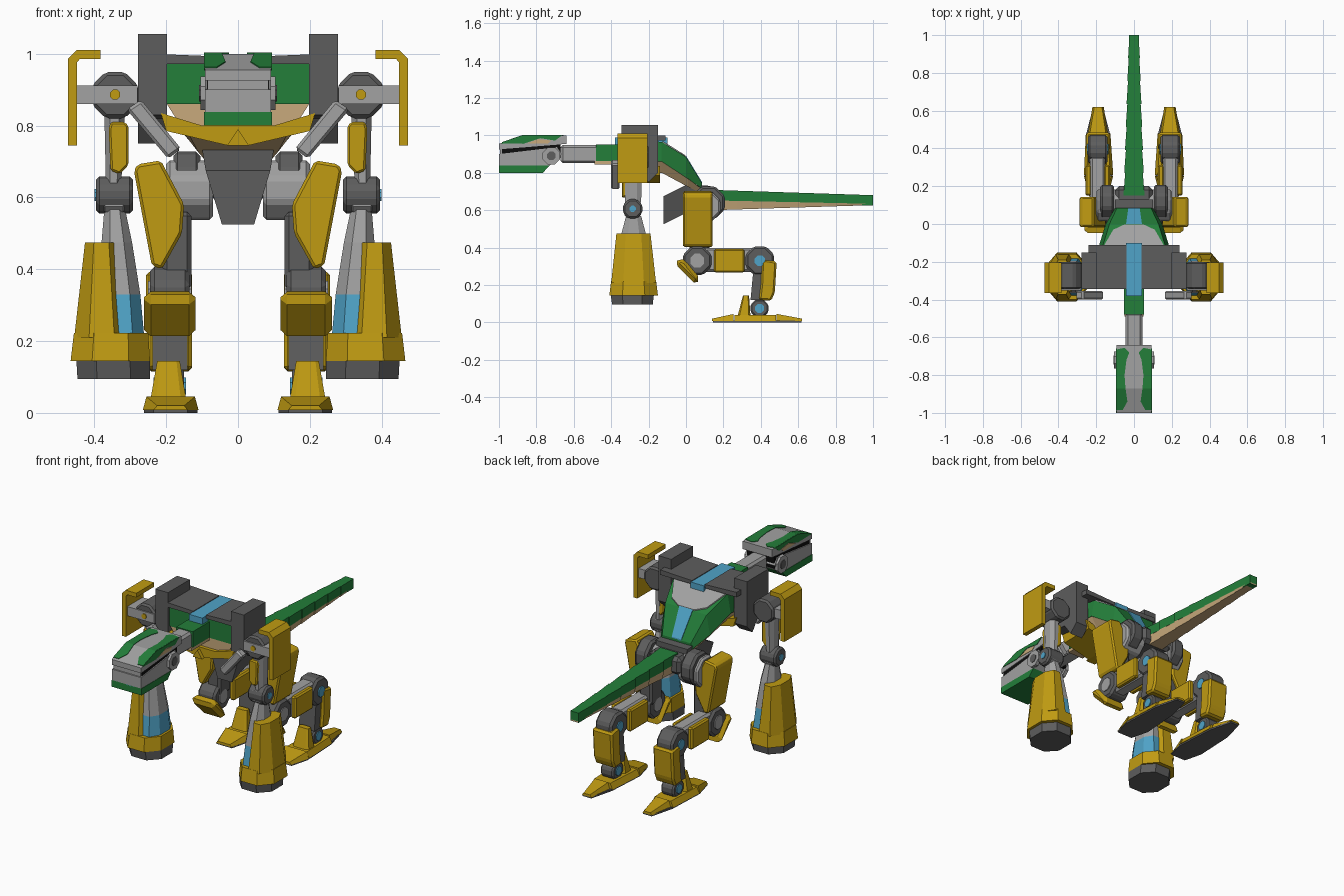
import bpy, bmesh, math

if "Cube" in bpy.data.objects:
    bpy.data.objects.remove(bpy.data.objects["Cube"], do_unlink=True)


def material(name, rgb):
    m = bpy.data.materials.new(name)
    m.use_nodes = True
    m.diffuse_color = (*rgb, 1)
    m.node_tree.nodes["Principled BSDF"].inputs["Base Color"].default_value = (*rgb, 1)
    return m


YELLOW = material("mustard yellow", (0.53, 0.33, 0.006))
DARK = material("dark grey", (0.11, 0.11, 0.11))
LIGHT = material("light grey", (0.36, 0.36, 0.36))
GREEN = material("green", (0.017, 0.21, 0.042))
BLUE = material("sky blue", (0.08, 0.37, 0.58))
BEIGE = material("beige", (0.58, 0.40, 0.20))
BLACK = material("black", (0.004, 0.004, 0.004))


def loft(name, rings, mat, pair=False, bevel=0):
    """Skin a stack of equal rings and cap both ends; pair makes both sides."""
    for prefix, s in ((("left_", 1), ("right_", -1)) if pair else (("", 1),)):
        bm = bmesh.new()
        rows = [[bm.verts.new((x * s, y, z)) for x, y, z in r] for r in rings]
        n = len(rows[0])
        for a, b in zip(rows, rows[1:]):
            for i in range(n):
                j = (i + 1) % n
                bm.faces.new((a[i], a[j], b[j], b[i]))
        bm.faces.new(rows[0])
        bm.faces.new(rows[-1])
        bmesh.ops.recalc_face_normals(bm, faces=bm.faces)
        if bevel:
            bmesh.ops.bevel(bm, geom=bm.edges[:], offset=bevel, segments=1,
                            affect='EDGES', clamp_overlap=True)
        me = bpy.data.meshes.new(prefix + name)
        bm.to_mesh(me)
        bm.free()
        me.materials.append(mat)
        bpy.context.collection.objects.link(bpy.data.objects.new(prefix + name, me))


def prism(name, axis, profile, a, b, mat, pair=False, bevel=0):
    """Extrude a 2D profile along an axis from a to b."""
    put = {'x': lambda p, t: (t, p[0], p[1]), 'y': lambda p, t: (p[0], t, p[1]),
           'z': lambda p, t: (p[0], p[1], t)}[axis]
    loft(name, [[put(p, t) for p in profile] for t in (a, b)], mat, pair, bevel)


def box(name, x, y, z, mat, pair=False, bevel=0):
    prism(name, 'z', [(x[0], y[0]), (x[1], y[0]), (x[1], y[1]), (x[0], y[1])], *z, mat, pair, bevel)


def octagon(name, axis, c, r, a, b, mat, pair=True, bevel=0):
    pts = [(c[0] + r * math.cos(math.pi * (k + .5) / 4), c[1] + r * math.sin(math.pi * (k + .5) / 4))
           for k in range(8)]
    prism(name, axis, pts, a, b, mat, pair, bevel)


def cut(x0, x1, y0, y1, z, c=0.27):
    """Horizontal ring: rectangle with cut corners."""
    u, v = (x1 - x0) * c, (y1 - y0) * c
    return [(x0 + u, y0, z), (x1 - u, y0, z), (x1, y0 + v, z), (x1, y1 - v, z),
            (x1 - u, y1, z), (x0 + u, y1, z), (x0, y1 - v, z), (x0, y0 + v, z)]


def trap(y, z0, z1, w0, w1):
    """Upright ring across the body: half width w0 at the bottom, w1 at the top."""
    return [(-w0, y, z0), (w0, y, z0), (w1, y, z1), (-w1, y, z1)]


# Head and jaws
prism("upper_head", 'x', [(-1, .925), (-1, .955), (-.87, 1), (-.64, 1), (-.64, .955), (-.69, .95)],
      -.092, .092, LIGHT)
prism("mouth_gap", 'x', [(-.985, .86), (-.985, .95), (-.67, .96), (-.67, .88)], -.086, .086, BLACK)
box("front_teeth", (-.085, .085), (-.994, -.982), (.88, .945), LIGHT)
prism("lower_jaw", 'x', [(-1, .838), (-1, .9), (-.69, .937), (-.665, .9), (-.73, .838)], -.092, .092, LIGHT)
prism("jaw_underside", 'x', [(-1, .8), (-1, .838), (-.73, .838), (-.765, .8)], -.094, .094, GREEN)
box("chin_stripe", (-.05, .05), (-1.0, -.99), (.834, .842), BLUE)
octagon("jaw_hinge", 'x', (-.72, .89), .05, .085, .105, LIGHT)
octagon("jaw_hinge_cap", 'x', (-.72, .89), .025, .105, .108, DARK)
# Green head markings: top, sloping brow and side plates
prism("crown_marking", 'z', [(.092, -.87), (.045, -.87), (.05, -.8), (.04, -.72), (.025, -.68),
                             (.05, -.655), (.092, -.665)], .996, 1.003, GREEN, True)
loft("brow_marking", [[(.094, -.985, z + .96), (.06, -.985, z + .96), (.035, -.94, z + .976),
                       (.045, -.87, z + 1), (.094, -.87, z + 1)] for z in (-.006, .003)], GREEN, True)
prism("cheek_marking", 'x', [(-.99, .957), (-.87, 1.002), (-.66, 1.002), (-.7, .972), (-.78, .985), (-.87, .955)],
      .089, .095, GREEN, True)
prism("cheek_patch", 'x', [(-.85, .957), (-.79, .98), (-.72, .972), (-.74, .955)], .089, .094, BEIGE, True)

# Neck
box("neck_front", (-.045, .045), (-.67, -.47), (.852, .948), LIGHT, bevel=.012)
box("neck_rear", (-.052, .052), (-.48, -.32), (.862, .952), GREEN)
box("neck_throat", (-.05, .05), (-.49, -.32), (.845, .864), BEIGE)

# Torso
loft("torso", [trap(-.33, .86, .975, .2, .2), trap(-.13, .86, .965, .19, .17),
               trap(0, .775, .885, .15, .13), trap(.085, .715, .745, .10, .09)], GREEN)
loft("belly", [trap(-.325, .8, .86, .16, .198), trap(-.13, .8, .86, .15, .188),
               trap(.01, .725, .77, .11, .145), trap(.08, .69, .716, .08, .10)], BEIGE)
prism("chest_armour", 'y', [(-.215, .835), (-.1, .80), (.1, .80), (.215, .835), (.2, .785), (.03, .745), (-.03, .745),
                            (-.2, .785)], -.345, -.14, YELLOW)
prism("chest_keel", 'y', [(-.03, .745), (0, .79), (.03, .745)], -.365, -.14, YELLOW)
loft("shoulder_deck", [[(x, y, z) for x, z in ((.04, .972), (.24, .972), (.24, 1), (.04, .992))]
                       for y in (-.345, -.11)], DARK, True)
box("spine_stripe", (-.042, .042), (-.38, -.1), (.95, .988), BLUE)
loft("back_patch", [[(-.165, -.125, .964 + t), (.165, -.125, .964 + t), (.11, -.03, .904 + t),
                     (.05, -.002, .886 + t), (-.05, -.002, .886 + t), (-.11, -.03, .904 + t)]
                    for t in (-.003, .006)], LIGHT)
loft("rump_stripe", [[(-.042, 0, .885 + t), (.042, 0, .885 + t), (.03, .085, .745 + t), (-.03, .085, .745 + t)]
                     for t in (-.003, .006)], BLUE)
prism("shoulder_pod", 'x', [(-.345, .83), (-.345, 1.055), (-.15, 1.055), (-.15, .80), (-.2, .75), (-.25, .82)],
      .198, .278, DARK, True)

# Pelvis
loft("pelvis", [trap(-.12, .525, .675, .045, .09), trap(0, .585, .735, .06, .1),
                trap(.13, .6, .73, .07, .1)], DARK)
box("pelvis_rear", (-.1, .1), (.05, .2), (.6, .70), DARK, bevel=.02)
octagon("hip_joint", 'x', (.1, .62), .09, .07, .2, LIGHT, bevel=.01)
octagon("hip_cover", 'x', (.12, .64), .095, .105, .18, DARK, bevel=.012)

# Tail: shrinking segments, green above and beige below
N = 7
for i in range(N):
    def ring(t, k, lower):
        top, bot, mid, w = .708 - .028 * t, .6 + .027 * t, .652 - .018 * t, (.054 - .028 * t) * k
        z0, z1 = (bot, mid) if lower else (mid, top)
        return trap(.15 + .85 * t, z0, z1, w * (.85 if lower else 1), w)
    a, b = i / N, (i + 1) / N
    loft(f"tail_top_{i + 1}", [ring(a, 1.04, False), ring(b, .93, False)], GREEN)
    loft(f"tail_bottom_{i + 1}", [ring(a, 1.03, True), ring(b, .92, True)], BEIGE)
box("tail_tip", (-.026, .026), (.94, 1), (.626, .681), GREEN)

# Shoulders
octagon("shoulder_joint", 'y', (.342, .885), .07, -.345, -.2, DARK, bevel=.01)
box("shoulder_arm", (.28, .455), (-.352, -.215), (.86, .912), LIGHT, True)
octagon("shoulder_pin", 'y', (.342, .886), .015, -.357, -.34, YELLOW)
prism("shoulder_plate", 'y', [(.383, 1.01), (.45, 1.01), (.474, .985), (.474, .745), (.449, .745),
                              (.449, .975), (.44, .986), (.383, .986)], -.365, -.205, YELLOW, True)
prism("shoulder_strut", 'y', [(.31, .845), (.27, .872), (.158, .735), (.195, .708)], -.4, -.355, LIGHT, True, .008)

# Arms
loft("upper_arm", [cut(.315, .372, -.33, -.235, .83), cut(.325, .368, -.325, -.24, .64)], LIGHT, True)
prism("upper_arm_armour", 'y', [(.305, .80), (.315, .81), (.355, .81), (.36, .79), (.355, .675),
                                (.33, .665), (.305, .69)], -.342, -.24, YELLOW, True, .006)
box("elbow_block", (.305, .385), (-.33, -.24), (.56, .65), LIGHT, True, .015)
octagon("elbow_joint", 'x', (-.285, .607), .056, .292, .396, DARK, bevel=.01)
octagon("elbow_cap", 'x', (-.285, .607), .018, .396, .4, BLUE)
loft("forearm_core", [cut(.315, .372, -.32, -.24, .57), cut(.295, .38, -.345, -.215, .475),
                      cut(.272, .38, -.365, -.195, .33)], LIGHT, True)
loft("forearm_panel", [cut(.272, .38, -.365, -.195, .33), cut(.26, .38, -.38, -.18, .2)], BLUE, True)
loft("forearm_armour", [cut(.335, .426, -.372, -.19, .475), cut(.303, .456, -.4, -.16, .21)], YELLOW, True)
loft("forearm_cuff", [cut(.25, .457, -.4, -.16, .222), cut(.245, .466, -.41, -.15, .145)], YELLOW, True)
loft("arm_foot", [cut(.245, .45, -.402, -.172, .145), cut(.245, .447, -.395, -.178, .095)], DARK, True)

# Thighs and knees
prism("thigh_armour", 'y', [(.215, .703), (.28, .692), (.29, .675), (.24, .41), (.212, .40), (.156, .50), (.15, .58)],
      -.015, .142, YELLOW, True, .008)
box("thigh_core", (.13, .21), (.02, .125), (.34, .56), DARK, True, .012)
octagon("knee_joint", 'x', (.06, .33), .083, .135, .245, DARK, bevel=.012)
octagon("knee_hub", 'x', (.06, .33), .04, .13, .25, LIGHT)
prism("knee_pad", 'x', [(-.06, .315), (-.035, .345), (.0, .33), (.075, .235), (.055, .2)],
      .118, .262, YELLOW, True, .022)

# Shins
box("shin_core", (.153, .232), (.08, .36), (.27, .398), LIGHT, True, .012)
for n, x in (("outer", (.225, .256)), ("inner", (.128, .16))):
    box(f"shin_{n}_armour", x, (.15, .312), (.268, .392), YELLOW, True, .008)
octagon("hock_joint", 'x', (.395, .33), .083, .14, .244, DARK, bevel=.012)
octagon("hock_cap", 'x', (.395, .33), .03, .134, .25, BLUE)

# Lower legs
prism("lower_leg_core", 'x', [(.345, .12), (.362, .3), (.43, .3), (.43, .12)], .14, .238, DARK, True)
prism("lower_leg_armour", 'x', [(.405, .325), (.425, .335), (.485, .325), (.475, .16), (.455, .115), (.39, .12), (.4, .2)],
      .128, .252, YELLOW, True, .01)

# Feet
octagon("ankle_joint", 'x', (.393, .075), .052, .15, .23, DARK, bevel=.008)
octagon("ankle_cap", 'x', (.393, .075), .026, .145, .235, BLUE)
loft("instep", [cut(.143, .245, .275, .345, .03, .15), cut(.162, .225, .305, .337, .145, .15)], YELLOW, True)
loft("toe", [[(a, y, .008), (b, y, .008), (b - .01, y, z), (a + .01, y, z)]
             for a, b, y, z in ((.14, .235, .14, .02), (.11, .265, .255, .045))], YELLOW, True)
loft("foot_plate", [[(a, y, .008), (b, y, .008), (b - .015, y, .04), (a + .015, y, .04)]
                    for a, b, y in ((.11, .265, .26), (.125, .255, .48))], YELLOW, True)
loft("heel", [[(a, y, .008), (b, y, .008), (b - .01, y, z), (a + .01, y, z)]
              for a, b, y, z in ((.14, .243, .485, .045), (.16, .22, .62, .02))], YELLOW, True)
prism("sole", 'z', [(.14, .145), (.235, .145), (.262, .25), (.252, .48), (.217, .617),
                    (.163, .617), (.128, .48), (.113, .25)], 0, .01, DARK, True)
